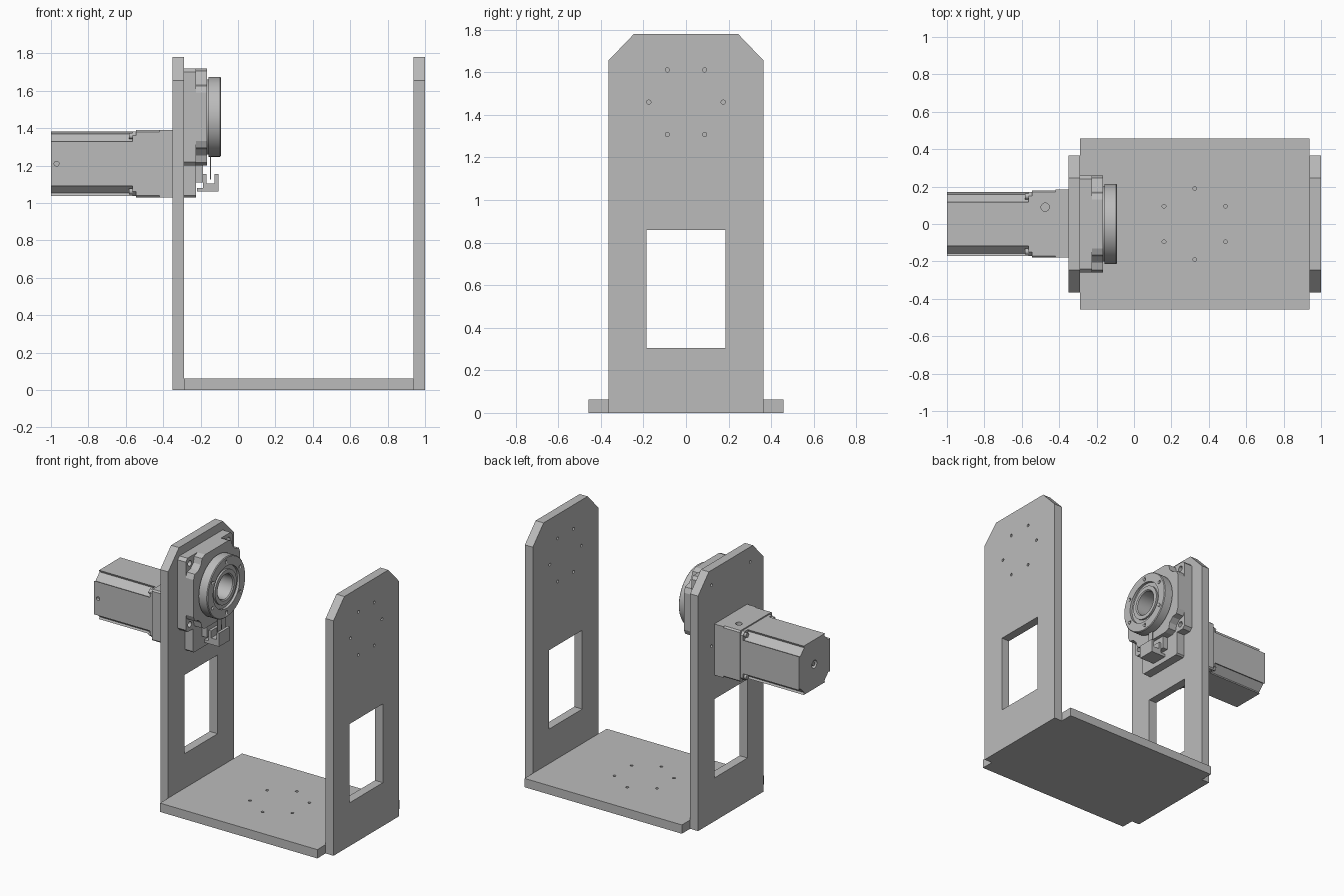
import bpy, bmesh, math
from mathutils import Vector, Matrix

cube = bpy.data.objects.get("Cube")
if cube:
    bpy.data.objects.remove(cube)

GREY = (0.5, 0.5, 0.5, 1)
grey = bpy.data.materials.new("plain grey")
grey.use_nodes = True
grey.diffuse_color = GREY
grey.node_tree.nodes["Principled BSDF"].inputs["Base Color"].default_value = GREY

AXIS_Z = 1.46    # height of the rotary axis
MOTOR_Z = 1.21   # height of the motor axis


def finish(bm, name, smooth=False):
    bmesh.ops.recalc_face_normals(bm, faces=bm.faces)
    mesh = bpy.data.meshes.new(name)
    bm.to_mesh(mesh)
    bm.free()
    mesh.materials.append(grey)
    ob = bpy.data.objects.new(name, mesh)
    bpy.context.collection.objects.link(ob)
    if smooth:
        activate(ob)
        bpy.ops.object.shade_smooth_by_angle(angle=math.radians(30))
    return ob


def activate(ob):
    bpy.ops.object.select_all(action='DESELECT')
    ob.select_set(True)
    bpy.context.view_layer.objects.active = ob


def extrude_x(name, outline, x0, x1):
    """Prism along x from a (y, z) outline."""
    bm = bmesh.new()
    face = bm.faces.new([bm.verts.new((x0, y, z)) for y, z in outline])
    new = bmesh.ops.extrude_face_region(bm, geom=[face])["geom"]
    bmesh.ops.translate(bm, vec=(x1 - x0, 0, 0),
                        verts=[v for v in new if isinstance(v, bmesh.types.BMVert)])
    return finish(bm, name)


def box(name, x, y, z):
    return extrude_x(name, [(y[0], z[0]), (y[1], z[0]), (y[1], z[1]), (y[0], z[1])], *x)


def add_cylinder(bm, centre, radius, length, axis, sides=24):
    turn = Vector((0, 0, 1)).rotation_difference(Vector(axis)).to_matrix().to_4x4()
    bmesh.ops.create_cone(bm, cap_ends=True, segments=sides, radius1=radius, radius2=radius,
                          depth=length, matrix=Matrix.Translation(centre) @ turn)


def cylinders(name, centres, radius, length, axis=(1, 0, 0)):
    bm = bmesh.new()
    for c in centres:
        add_cylinder(bm, c, radius, length, axis)
    return finish(bm, name, True)


def cut(ob, cutter):
    cutter.hide_render = True
    mod = ob.modifiers.new("cut", 'BOOLEAN')
    mod.object, mod.operation, mod.solver = cutter, 'DIFFERENCE', 'EXACT'
    activate(ob)
    bpy.ops.object.modifier_apply(modifier=mod.name)
    bpy.data.objects.remove(cutter)


def corners(x, z, d):
    return [(x, sy * d, z + sz * d) for sy in (-1, 1) for sz in (-1, 1)]


def ring(n, radius, start=0):
    return [(radius * math.cos(start + i * math.tau / n),
             radius * math.sin(start + i * math.tau / n)) for i in range(n)]


def four_corners(corner, z):
    """Repeat one corner's points around a square section."""
    pts = []
    for k in range(4):
        for a, b in corner:
            for _ in range(k):
                a, b = -b, a
            pts.append((a, z + b))
    return pts


# Side plates with chamfered tops and windows
plate = [(-.365, 0), (.365, 0), (.365, 1.655), (.245, 1.78), (-.245, 1.78), (-.365, 1.655)]
for side, x0, x1 in (("right", -.35, -.288), ("left", .938, 1.0)):
    ob = extrude_x(side + "_side_plate", plate, x0, x1)
    cut(ob, box("cutter", (x0 - .1, x1 + .1), (-.185, .185), (.305, .86)))
    if side == "left":
        holes = [(x0, y, AXIS_Z + z) for y, z in ring(6, .175)]
    else:
        holes = corners(x0, AXIS_Z, .215)
    cut(ob, cylinders("cutter", holes, .01, .3))

# Base plate with blind screw holes
base = box("base_plate", (-.288, .938), (-.457, .457), (0, .062))
cut(base, cylinders("cutter", [(.325 + x, y, .062) for x, y in ring(6, .19, math.pi / 2)],
                    .01, .06, (0, 0, 1)))

# Gearbox mounting flange with lower lug
flange = extrude_x("gearbox_flange", [
    (-.17, 1.03), (.17, 1.03), (.18, 1.04), (.18, 1.2), (.24, 1.2), (.26, 1.22), (.26, 1.7),
    (.24, 1.72), (-.24, 1.72), (-.26, 1.7), (-.26, 1.22), (-.24, 1.2), (-.18, 1.2),
    (-.18, 1.04)], -.288, -.225)
cut(flange, cylinders("cutter", corners(-.25, AXIS_Z, .215), .02, .2))

# Gearbox body with hollow corners clearing the flange screws
hollow = [(.26, .13), (.245, .165), (.205, .175), (.175, .205), (.165, .245), (.13, .26)]
body = extrude_x("gearbox_body", four_corners(hollow, AXIS_Z), -.225, -.165)
cut(body, cylinders("cutter", [(-.2, 0, AXIS_Z)], .088, .2))

# Rotary output disc
bm = bmesh.new()
section = [(.085, -.215), (.085, -.102), (.092, -.095), (.12, -.095), (.12, -.108),
           (.148, -.108), (.148, -.09), (.208, -.09), (.213, -.095), (.213, -.157),
           (.2, -.157), (.2, -.17), (.1, -.17), (.1, -.215)]
loop = [bm.verts.new((x, 0, AXIS_Z + r)) for r, x in section]
edges = [bm.edges.new((loop[i - 1], loop[i])) for i in range(len(loop))]
bmesh.ops.spin(bm, geom=loop + edges, cent=(0, 0, AXIS_Z), axis=(1, 0, 0),
               angle=math.tau, steps=64, use_merge=True)
bmesh.ops.remove_doubles(bm, verts=bm.verts, dist=.0005)
disc = finish(bm, "output_disc", True)
cut(disc, cylinders("cutter", [(-.09, y, AXIS_Z + z) for y, z in ring(6, .177, math.pi / 6)],
                    .011, .06))

# Home sensor: mount, fork and the flag hanging from the disc
box("sensor_mount", (-.225, -.187), (-.08, .08), (1.11, 1.22))
fork = [(-.22, 1.06), (-.105, 1.06), (-.105, 1.155), (-.125, 1.155), (-.125, 1.105),
        (-.168, 1.105), (-.168, 1.155), (-.188, 1.155), (-.188, 1.08), (-.22, 1.08)]
bm = bmesh.new()
face = bm.faces.new([bm.verts.new((x, -.06, z)) for x, z in fork])
new = bmesh.ops.extrude_face_region(bm, geom=[face])["geom"]
bmesh.ops.translate(bm, vec=(0, .12, 0), verts=[v for v in new if isinstance(v, bmesh.types.BMVert)])
finish(bm, "sensor_fork")
box("sensor_flag", (-.15, -.144), (-.02, .02), (1.125, 1.27))

# Gear input housing in two sections
bevelled = [(.18, .17), (.17, .18)]
box("input_housing", (-.42, -.35), (-.18, .185), (1.03, 1.39))
adapter = extrude_x("motor_adapter", four_corners(bevelled, MOTOR_Z), -.545, -.42)
cut(adapter, cylinders("cutter", [(-.475, .09, 1.39)], .022, .1, (0, 0, 1)))

# Motor with relieved corners, front flange and screws
relief = [(.172, .118), (.158, .112), (.15, .12), (.12, .15), (.112, .158), (.118, .172)]
motor = extrude_x("motor_body", four_corners(relief, MOTOR_Z), -1, -.565)
cut(motor, cylinders("cutter", [(-1, 0, MOTOR_Z)], .028, .06))
cut(motor, cylinders("cutter", [(-.97, -.172, MOTOR_Z)], .013, .04, (0, 1, 0)))
cylinders("motor_shaft_end", [(-.985, 0, MOTOR_Z)], .014, .02)
extrude_x("motor_flange", four_corners([(.172, .15), (.15, .172)], MOTOR_Z), -.565, -.545)
cylinders("motor_screws", corners(-.572, MOTOR_Z, .148), .016, .02)
